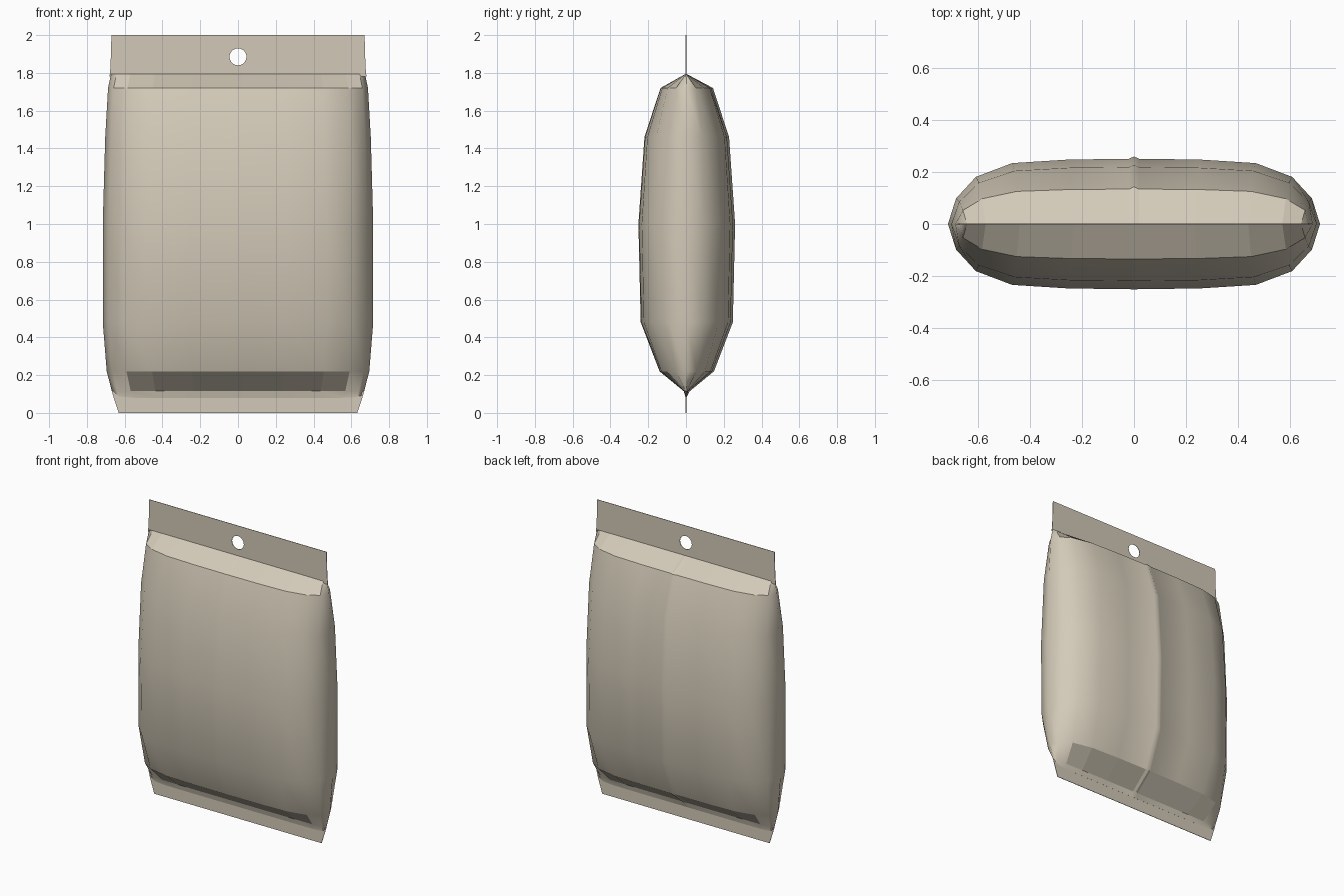
import bpy, bmesh, math

if "Cube" in bpy.data.objects:
    bpy.data.objects.remove(bpy.data.objects["Cube"])

film = bpy.data.materials.new("warm beige film")
film.diffuse_color = (0.65, 0.59, 0.48, 1)
film.use_nodes = True
film.node_tree.nodes["Principled BSDF"].inputs["Base Color"].default_value = film.diffuse_color

# Unit half section, from the side edge to the middle
SECTION = [(1, 0), (.957, .39), (.85, .72), (.655, .93), (.35, .985), (.028, .995)]
# Height, half width, half depth of the pillow
LEVELS = [(1.795, .672, .0015), (1.72, .688, .135), (1.46, .703, .22), (1.0, .716, .252),
          (.48, .716, .24), (.22, .695, .14), (.115, .668, .012), (.08, .658, .002)]


def finish(name, bm):
    bmesh.ops.recalc_face_normals(bm, faces=bm.faces)
    mesh = bpy.data.meshes.new(name)
    bm.to_mesh(mesh)
    bm.free()
    mesh.materials.append(film)
    ob = bpy.data.objects.new(name, mesh)
    bpy.context.collection.objects.link(ob)
    return ob


def ring(w, d):
    """Closed outline with a raised seam in the middle of the back."""
    seam = 0.008 if d > .01 else 0
    back = [(x * w, y * d) for x, y in SECTION]
    back += [(0, d + seam)] + [(-x, y) for x, y in reversed(back)]
    front = [(x, -y) for x, y in back[1:-1]]
    front[len(SECTION) - 1] = (0, -d)
    return back + front[::-1]


# Filled pillow, lofted through the levels
bm = bmesh.new()
rings = [[bm.verts.new((x, y, z)) for x, y in ring(w, d)] for z, w, d in LEVELS]
n = len(rings[0])
for row, (a, b) in enumerate(zip(rings, rings[1:])):
    for i in range(n):
        j = (i + 1) % n
        f = bm.faces.new((a[i], a[j], b[j], b[i]))
        f.smooth = True
        side = max(abs(v.co.x) / LEVELS[row][1] for v in f.verts)
        # The shoulder and the base fold stay flat between the corners
        if (row == 0 and side < .98) or (row == 5 and side < .9):
            f.smooth = False
            for e in f.edges:
                if abs(e.verts[0].co.z - e.verts[1].co.z) < .01:
                    e.smooth = False
bm.faces.new(rings[0])
bm.faces.new(rings[-1][::-1])
for e in bm.edges:
    if e.verts[0].co.z > 1.79 and e.verts[1].co.z > 1.79:
        e.smooth = False
finish("filled_pouch", bm)


def seal(name, outline, hole=None):
    """Thin flat strip in the middle plane, with an optional round hole."""
    bm = bmesh.new()
    edges = []
    for loop in (outline, hole or []):
        vs = [bm.verts.new((x, 0, z)) for x, z in loop]
        edges += [bm.edges.new((vs[i - 1], vs[i])) for i in range(len(vs))]
    bmesh.ops.triangle_fill(bm, edges=edges, use_beauty=True, use_dissolve=False)
    ob = finish(name, bm)
    mod = ob.modifiers.new("thickness", 'SOLIDIFY')
    mod.thickness = .003
    mod.offset = 0


# Top seal with hanging hole
hole = [(.045 * math.cos(a), 1.885 + .045 * math.sin(a))
        for a in (i * math.tau / 24 for i in range(24))]
seal("top_seal", [(-.67, 2), (.67, 2), (.675, 1.83), (.68, 1.78), (-.68, 1.78), (-.675, 1.83)], hole)

# Bottom seal
seal("bottom_seal", [(-.668, .115), (.668, .115), (.658, .08), (.632, 0), (-.632, 0), (-.658, .08)])
